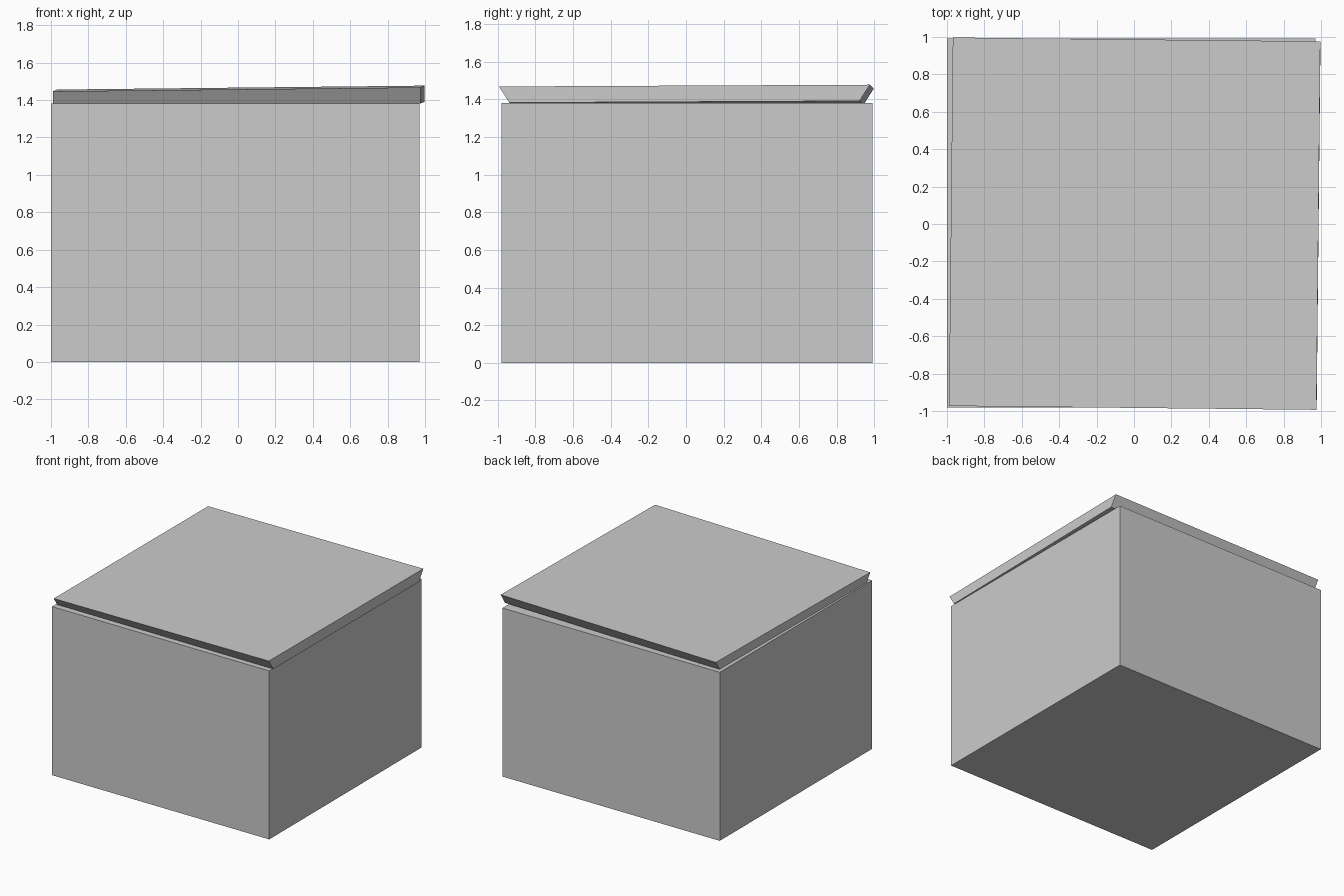
import bpy
import bmesh
from mathutils import Euler

if "Cube" in bpy.data.objects:
    bpy.data.objects.remove(bpy.data.objects["Cube"])


def block(name, size, center, bottom_inset_y=0.0, rotation=(0, 0, 0)):
    """Flat-sided block; its lower edges can be pulled in along y."""
    bm = bmesh.new()
    bmesh.ops.create_cube(bm, size=1.0)
    for v in bm.verts:
        lower = v.co.z < 0
        v.co = [c * s for c, s in zip(v.co, size)]
        if lower:
            v.co.y -= bottom_inset_y if v.co.y > 0 else -bottom_inset_y
    mesh = bpy.data.meshes.new(name)
    bm.to_mesh(mesh)
    bm.free()
    obj = bpy.data.objects.new(name, mesh)
    obj.location = center
    obj.rotation_euler = Euler(rotation)
    bpy.context.collection.objects.link(obj)
    return obj


# Main box
block("box_body", (1.97, 1.972, 1.381), (-0.015, 0.005, 0.6905))

# Lid: front and back slope inward, set slightly askew on the box
block("lid", (1.965, 1.97, 0.086), (0.004, 0.002, 1.419),
      bottom_inset_y=0.055, rotation=(0.0048, -0.0107, -0.0105))
